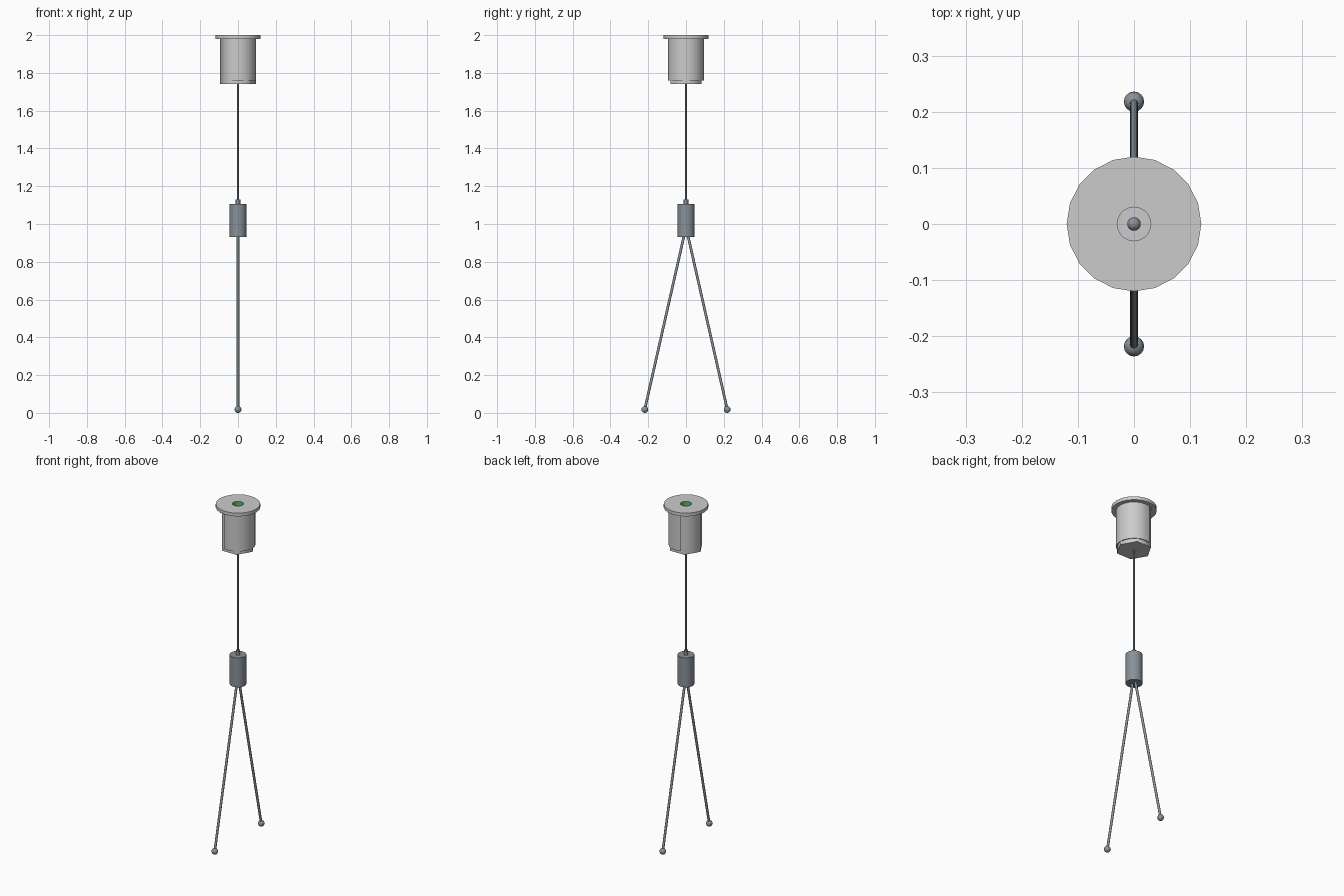
import bpy, bmesh, math
from mathutils import Vector

if "Cube" in bpy.data.objects:
    bpy.data.objects.remove(bpy.data.objects["Cube"])


def material(name, rgb):
    m = bpy.data.materials.new(name)
    m.diffuse_color = (*rgb, 1)
    m.use_nodes = True
    m.node_tree.nodes["Principled BSDF"].inputs["Base Color"].default_value = m.diffuse_color
    return m


steel = material("steel", (0.25, 0.29, 0.32))
green = material("green", (0.08, 0.5, 0.12))


def finish(obj, name, mat=None, angle=40):
    obj.name = name
    if mat:
        obj.data.materials.append(mat)
    bpy.ops.object.select_all(action='DESELECT')
    obj.select_set(True)
    bpy.context.view_layer.objects.active = obj
    bpy.ops.object.shade_smooth_by_angle(angle=math.radians(angle))
    return obj


def lathe(name, profile, sides, start=0, sweep=360, closed=False, mat=None, angle=40):
    """Spin an (r, z) profile about the z axis, fully or over an arc."""
    bm = bmesh.new()
    full = sweep == 360
    count = sides if full else sides + 1
    rings = []
    for i in range(count):
        a = math.radians(start + sweep * i / sides)
        rings.append([bm.verts.new((r * math.cos(a), r * math.sin(a), z)) for r, z in profile])
    n = len(profile)
    for i in range(sides):
        p, q = rings[i], rings[(i + 1) % count]
        for j in range(n if closed else n - 1):
            k = (j + 1) % n
            bm.faces.new((p[j], q[j], q[k], p[k]))
    if closed and not full:
        bm.faces.new(rings[0])
        bm.faces.new(rings[-1])
    bmesh.ops.recalc_face_normals(bm, faces=bm.faces)
    mesh = bpy.data.meshes.new(name)
    bm.to_mesh(mesh)
    bm.free()
    obj = bpy.data.objects.new(name, mesh)
    bpy.context.collection.objects.link(obj)
    return finish(obj, name, mat, angle)


def rod(name, a, b, radius, sides=16, mat=steel):
    a, b = Vector(a), Vector(b)
    d = b - a
    bpy.ops.mesh.primitive_cylinder_add(vertices=sides, radius=radius, depth=d.length,
                                        location=(a + b) / 2,
                                        rotation=d.to_track_quat('Z', 'Y').to_euler())
    return finish(bpy.context.object, name, mat)


def ball(name, loc, radius, mat=steel):
    bpy.ops.mesh.primitive_uv_sphere_add(segments=16, ring_count=10, radius=radius, location=loc)
    return finish(bpy.context.object, name, mat, 60)


# Top flange with a green-walled hole
lathe("top_flange", [(0.03, 2.0), (0.12, 2.0), (0.12, 1.98), (0.03, 1.98)], 20)
lathe("green_hole_wall", [(0.03, 2.0), (0.03, 1.975)], 20, mat=green)

# Six-sided cup under the flange, with a curved cover around its right side
lathe("inner_cup", [(0.095, 1.98), (0.095, 1.74), (0.008, 1.74)], 6, angle=65)
lathe("cover_shell", [(0.095, 1.98), (0.095, 1.76), (0.09, 1.76), (0.09, 1.98)],
      12, start=-108, sweep=216, closed=True)

# Hanging rod with its end knob inside the cup
rod("hanging_rod", (0, 0, 1.12), (0, 0, 1.77), 0.005)
ball("rod_end_knob", (0, 0, 1.765), 0.012)

# Middle block and collar
rod("middle_block", (0, 0, 0.93), (0, 0, 1.105), 0.045, 24)
rod("block_collar", (0, 0, 1.10), (0, 0, 1.13), 0.012)

# Two splayed legs with ball feet
for side, label in ((-1, "front"), (1, "back")):
    rod(label + "_leg", (0, side * 0.01, 0.94), (0, side * 0.218, 0.02), 0.007)
    ball(label + "_foot", (0, side * 0.218, 0.018), 0.018)
